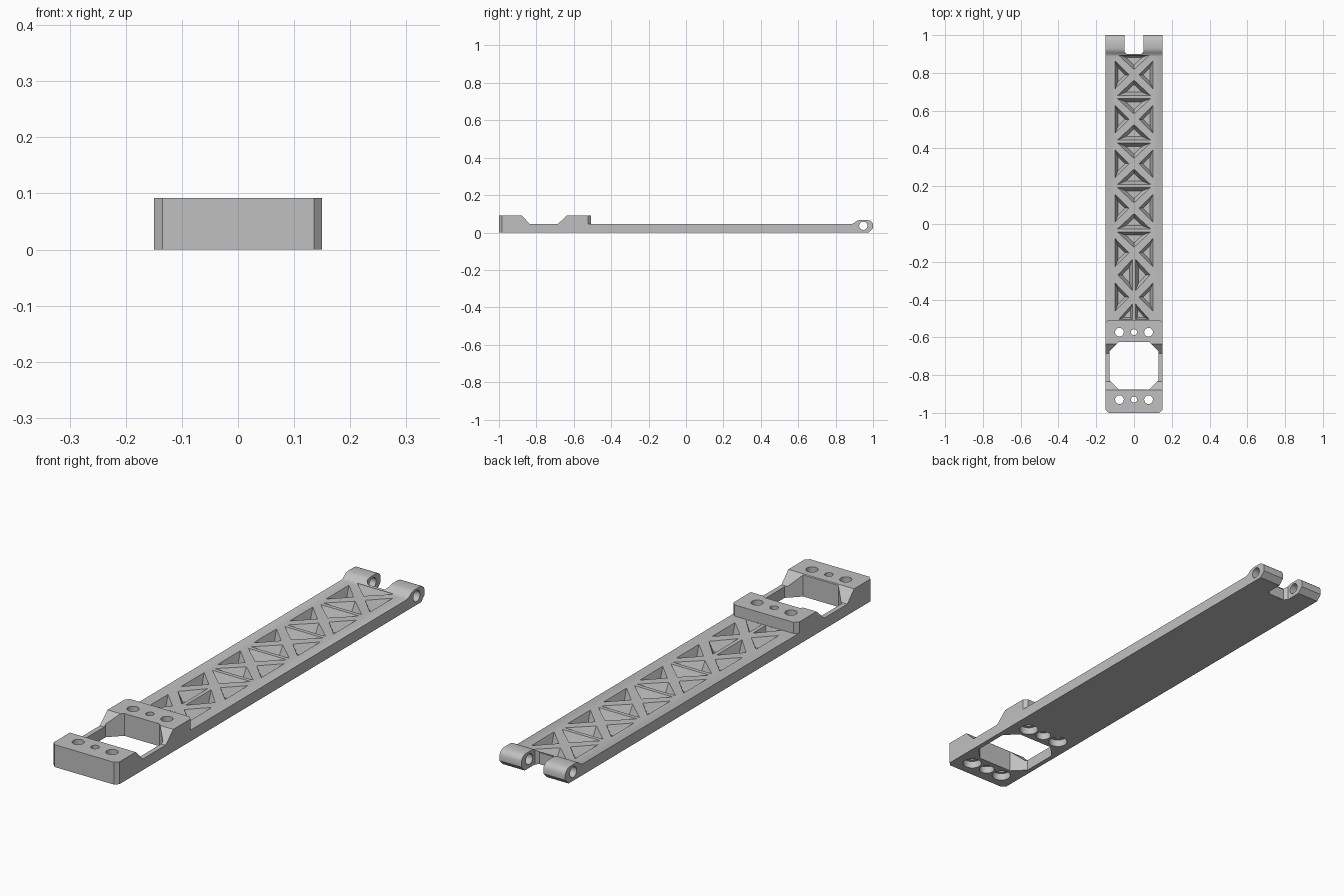
import bpy, bmesh, math
from mathutils import Vector

if "Cube" in bpy.data.objects:
    bpy.data.objects.remove(bpy.data.objects["Cube"], do_unlink=True)

W, DECK, TOP = 0.15, 0.046, 0.092      # half width, deck height, block height

grey = bpy.data.materials.new("light grey plastic")
grey.use_nodes = True
grey.diffuse_color = (0.53, 0.53, 0.53, 1)
grey.node_tree.nodes["Principled BSDF"].inputs["Base Color"].default_value = (0.53, 0.53, 0.53, 1)


def make_object(name, bm):
    bmesh.ops.recalc_face_normals(bm, faces=bm.faces)
    mesh = bpy.data.meshes.new(name)
    bm.to_mesh(mesh)
    bm.free()
    mesh.materials.append(grey)
    obj = bpy.data.objects.new(name, mesh)
    bpy.context.collection.objects.link(obj)
    return obj


def loft(bm, lower, upper):
    """Closed solid between two matching loops of points."""
    a = [bm.verts.new(p) for p in lower]
    b = [bm.verts.new(p) for p in upper]
    bm.faces.new(a)
    bm.faces.new(b)
    n = len(a)
    for i in range(n):
        bm.faces.new((a[i], a[(i + 1) % n], b[(i + 1) % n], b[i]))


def prism(bm, outline, z0, z1):
    loft(bm, [(x, y, z0) for x, y in outline], [(x, y, z1) for x, y in outline])


def circle(cx, cy, r, n=32):
    return [(cx + r * math.cos(2 * math.pi * i / n), cy + r * math.sin(2 * math.pi * i / n)) for i in range(n)]


def pocket(bm, tri):
    """Triangular pocket with sloping walls, narrowing to the floor."""
    p = [Vector(v) for v in tri]
    side = [(p[1] - p[2]).length, (p[2] - p[0]).length, (p[0] - p[1]).length]
    centre = sum((v * s for v, s in zip(p, side)), Vector((0, 0))) / sum(side)
    z0, z1 = 0.008, DECK + 0.002
    low = [centre + (v - centre) * 0.5 for v in p]
    high = [centre + (v - centre) * 1.02 for v in p]
    loft(bm, [(v.x, v.y, z0) for v in low], [(v.x, v.y, z1) for v in high])


def cut(target, bm):
    cutter = make_object("cutter", bm)
    cutter.hide_render = True
    mod = target.modifiers.new("cut", "BOOLEAN")
    mod.operation = "DIFFERENCE"
    mod.solver = "EXACT"
    mod.object = cutter
    bpy.context.view_layer.objects.active = target
    bpy.ops.object.modifier_apply(modifier=mod.name)
    bpy.data.objects.remove(cutter, do_unlink=True)


# Arm: one side profile (y, z) carried across the width
profile = [(-1, 0), (-1, TOP), (-0.88, TOP), (-0.835, DECK), (-0.685, DECK), (-0.635, TOP),
           (-0.508, TOP), (-0.508, DECK), (0.887, DECK), (0.898, 0.050), (0.908, 0.058), (0.917, 0.064),
           (0.93, 0.067), (0.972, 0.067), (0.985, 0.063), (0.995, 0.055), (1, 0.044),
           (1, 0.022), (0.978, 0)]
bm = bmesh.new()
loft(bm, [(-W, y, z) for y, z in profile], [(W, y, z) for y, z in profile])
arm = make_object("lattice_arm", bm)

# Bevelled block corners, octagonal window and hinge slot
bm = bmesh.new()
c = 0.015
for s in (-1, 1):
    prism(bm, [(s * (W - c - 0.02), -1.02), (s * (W + 0.02), -1.02), (s * (W + 0.02), -1 + c + 0.02)], -0.1, 0.2)
    prism(bm, [(s * (W - c - 0.02), -0.488), (s * (W + 0.02), -0.488), (s * (W + 0.02), -0.508 - c - 0.02)], DECK, 0.2)
prism(bm, [(-0.08, -0.625), (0.08, -0.625), (0.13, -0.675), (0.13, -0.827),
           (0.08, -0.877), (-0.08, -0.877), (-0.13, -0.827), (-0.13, -0.675)], -0.1, 0.2)
prism(bm, [(-0.05, 1.1), (-0.05, 0.912), (-0.038, 0.9), (0.038, 0.9), (0.05, 0.912), (0.05, 1.1)], -0.1, 0.2)
cut(arm, bm)

# Screw holes, then their wider recesses underneath
holes = [(x, y, r) for y in (-0.573, -0.93) for x, r in ((-0.077, 0.023), (0, 0.016), (0.077, 0.023))]
bm = bmesh.new()
for x, y, r in holes:
    prism(bm, circle(x, y, r), -0.1, 0.2)
cut(arm, bm)
bm = bmesh.new()
for x, y, r in holes:
    prism(bm, circle(x, y, r + 0.014), -0.1, 0.03)
cut(arm, bm)

# Hinge pin hole
bm = bmesh.new()
pin = circle(0.948, 0.036, 0.022)
loft(bm, [(-0.3, y, z) for y, z in pin], [(0.3, y, z) for y, z in pin])
cut(arm, bm)

# Lattice pockets around a row of crossed ribs
bm = bmesh.new()
PITCH = 0.2355
for i in range(6):
    y = 0.79 - i * PITCH
    h = PITCH / 2
    for s in (-1, 1):
        pocket(bm, [(s * 0.1, y + 0.075), (s * 0.1, y - 0.075), (s * 0.026, y)])
    if i < 5:                                   # pocket above the crossing
        pocket(bm, [(-0.088, y + h - 0.008), (0.088, y + h - 0.008), (0, y + 0.028)])
    if i < 4:                                   # pocket below the crossing
        pocket(bm, [(-0.088, y - h + 0.008), (0.088, y - h + 0.008), (0, y - 0.028)])
# The last bays have a lengthwise rib instead of a crosswise one
bottom = 0.79 - 5 * PITCH
mid = bottom + PITCH / 2
for s in (-1, 1):
    pocket(bm, [(s * 0.008, bottom - 0.035), (s * 0.008, bottom - 0.119), (s * 0.082, bottom - 0.119)])
bm_rib = bmesh.new()
cut(arm, bm)
for s in (-1, 1):
    pocket(bm_rib, [(s * 0.008, mid + 0.084), (s * 0.008, mid - 0.084), (s * 0.085, mid)])
cut(arm, bm_rib)

# Crisp edges with smooth hole walls
bpy.ops.object.select_all(action="DESELECT")
arm.select_set(True)
bpy.context.view_layer.objects.active = arm
bpy.ops.object.shade_smooth_by_angle(angle=math.radians(30))
